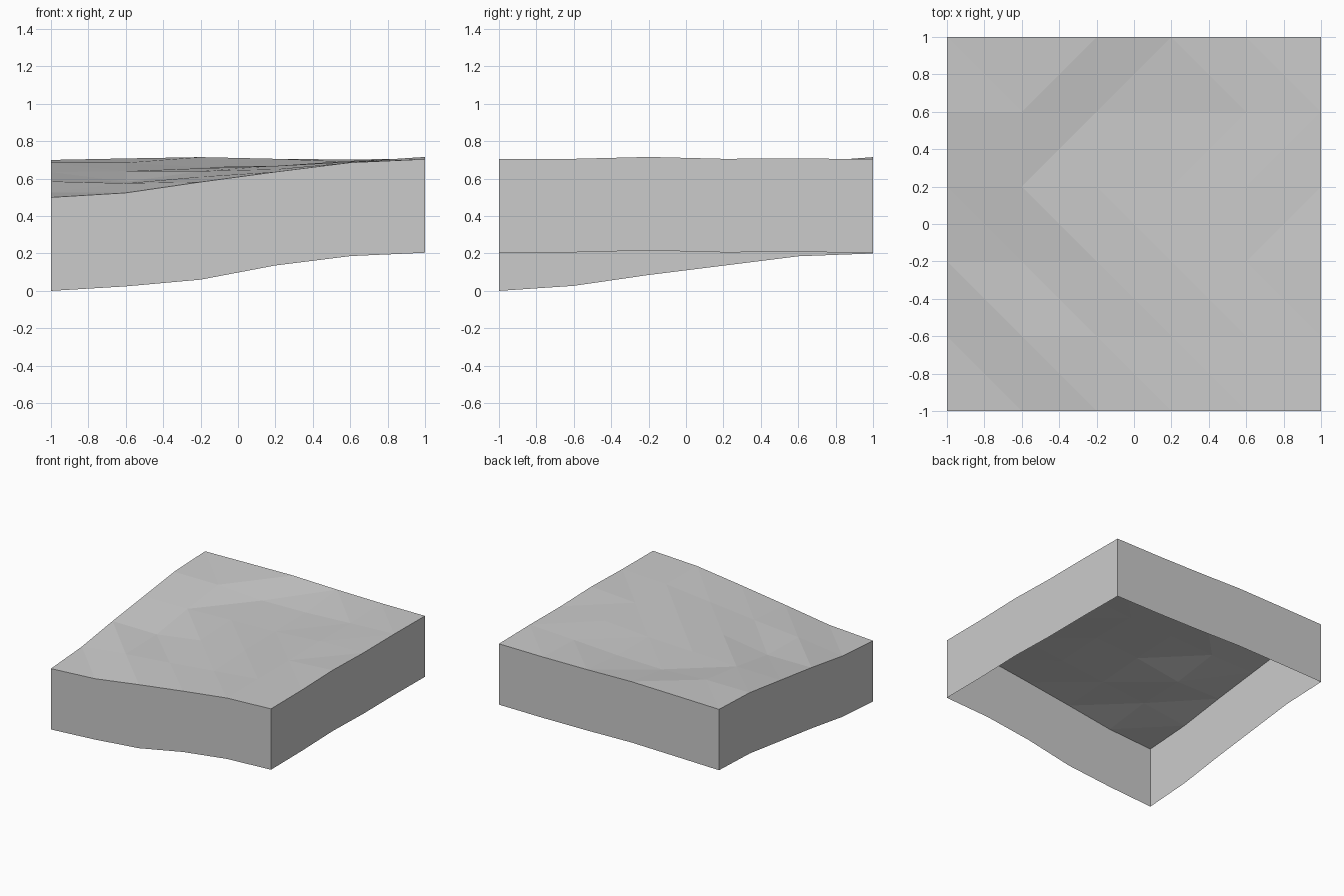
import bpy
import bmesh

# Remove the default cube
cube = bpy.data.objects.get("Cube")
if cube:
    bpy.data.objects.remove(cube, do_unlink=True)

# Ground heights in thousandths, rows from front to back, columns left to right
HEIGHTS = [
    [500, 524, 582, 636, 686, 704],
    [527, 575, 610, 650, 690, 706],
    [585, 583, 640, 668, 690, 716],
    [635, 640, 655, 668, 695, 706],
    [685, 685, 662, 670, 690, 708],
    [700, 708, 715, 706, 702, 704],
]
COUNT = len(HEIGHTS)
STEP = 2 / (COUNT - 1)
WALL = 0.5


def make_material(name, colour):
    material = bpy.data.materials.new(name)
    material.use_nodes = True
    material.diffuse_color = colour
    shader = next(n for n in material.node_tree.nodes if n.type == "BSDF_PRINCIPLED")
    shader.inputs["Base Color"].default_value = colour
    return material


def make_object(name, bm, material):
    mesh = bpy.data.meshes.new(name)
    bm.to_mesh(mesh)
    bm.free()
    mesh.materials.append(material)
    obj = bpy.data.objects.new(name, mesh)
    bpy.context.collection.objects.link(obj)
    return obj


def ground_point(column, row):
    return (column * STEP - 1, row * STEP - 1, HEIGHTS[row][column] / 1000)


grey = make_material("plain grey", (0.6, 0.6, 0.6, 1))

# Faceted ground surface
bm = bmesh.new()
grid = [[bm.verts.new(ground_point(c, r)) for c in range(COUNT)] for r in range(COUNT)]
for r in range(COUNT - 1):
    for c in range(COUNT - 1):
        bm.faces.new((grid[r][c], grid[r][c + 1], grid[r + 1][c + 1], grid[r + 1][c]))
bmesh.ops.triangulate(bm, faces=bm.faces[:], quad_method="SHORT_EDGE")
make_object("ground_surface", bm, grey)

# Side walls hanging from the border, open underneath
last = COUNT - 1
border = [(i, 0) for i in range(last)]
border += [(last, i) for i in range(last)]
border += [(last - i, last) for i in range(last)]
border += [(0, last - i) for i in range(last)]

bm = bmesh.new()
upper, lower = [], []
for column, row in border:
    x, y, z = ground_point(column, row)
    dip = 0.022 if (column, row) == (2, 0) else 0
    upper.append(bm.verts.new((x, y, z)))
    lower.append(bm.verts.new((x, y, z - WALL - dip)))
for i in range(len(border)):
    j = (i + 1) % len(border)
    bm.faces.new((lower[i], lower[j], upper[j], upper[i]))
make_object("side_walls", bm, grey)
